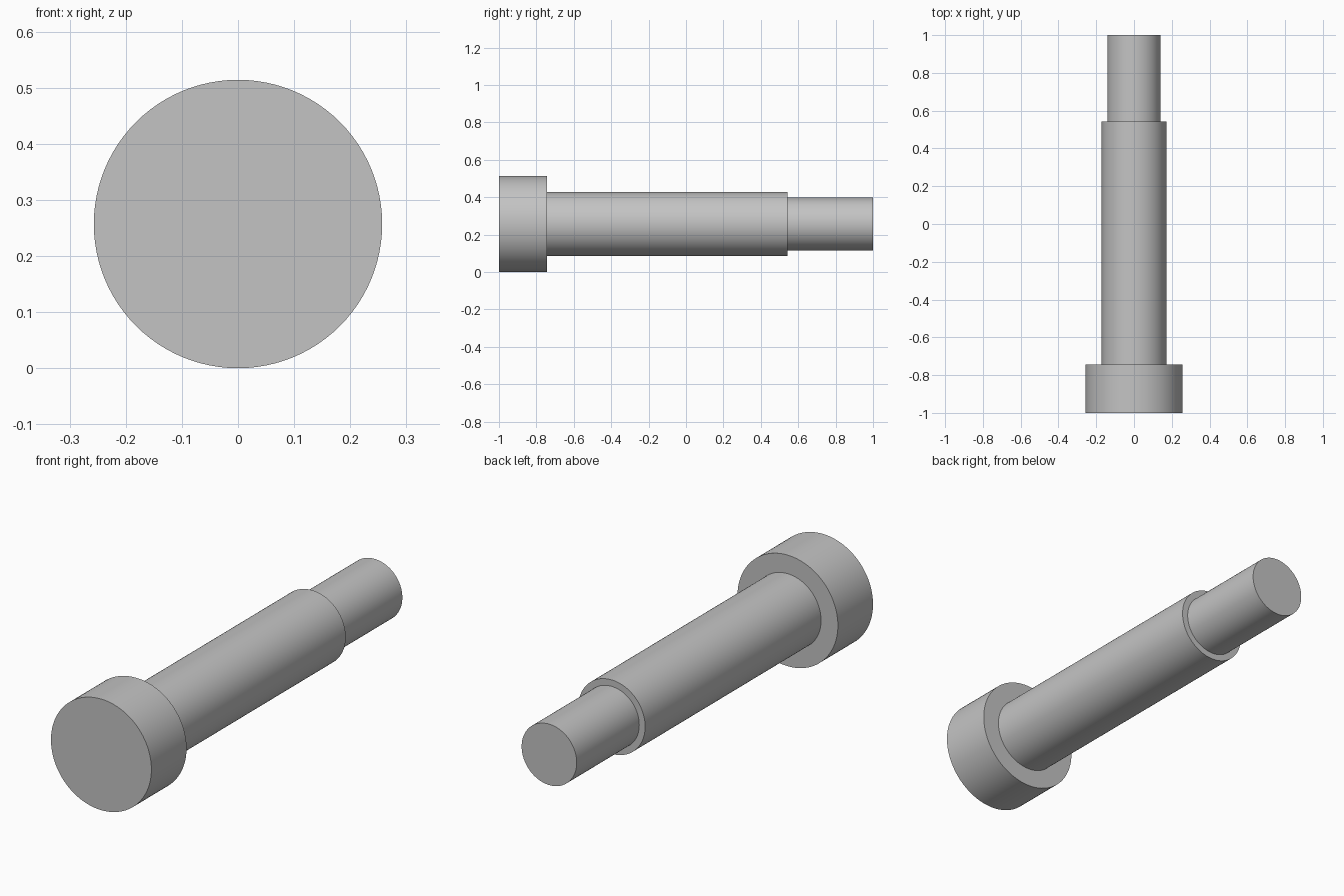
import bpy
import bmesh
import math
from mathutils import Matrix, Vector

SIDES = 96
HEAD_R, SHANK_R, TIP_R = 0.257, 0.171, 0.141
FRONT, HEAD_END, SHANK_END, BACK = -1.0, -0.743, 0.543, 1.0

cube = bpy.data.objects.get("Cube")
if cube:
    bpy.data.objects.remove(cube, do_unlink=True)

# Plain grey metal
grey = bpy.data.materials.new("grey_metal")
grey.use_nodes = True
colour = (0.55, 0.55, 0.55, 1.0)
grey.diffuse_color = colour
grey.node_tree.nodes["Principled BSDF"].inputs["Base Color"].default_value = colour

# Stepped half profile (radius, y): head, shank and narrow tip
profile = [
    (0, FRONT), (HEAD_R, FRONT), (HEAD_R, HEAD_END),
    (SHANK_R, HEAD_END), (SHANK_R, SHANK_END),
    (TIP_R, SHANK_END), (TIP_R, BACK), (0, BACK),
]

# Revolve the profile around the y axis into one closed solid
bm = bmesh.new()
verts = [bm.verts.new((r, y, 0)) for r, y in profile]
edges = [bm.edges.new(pair) for pair in zip(verts, verts[1:])]
bmesh.ops.spin(bm, geom=verts + edges, cent=(0, 0, 0), axis=(0, 1, 0),
               angle=math.tau, steps=SIDES, use_merge=False)
bmesh.ops.remove_doubles(bm, verts=bm.verts, dist=0.0001)
bmesh.ops.recalc_face_normals(bm, faces=bm.faces)
bmesh.ops.transform(bm, matrix=Matrix.Translation(Vector((0, 0, HEAD_R))),
                    verts=bm.verts)

mesh = bpy.data.meshes.new("stepped_pin")
bm.to_mesh(mesh)
bm.free()
mesh.materials.append(grey)
pin = bpy.data.objects.new("stepped_pin", mesh)
bpy.context.collection.objects.link(pin)

# Smooth round sides, sharp shoulders and flat ends
bpy.ops.object.select_all(action="DESELECT")
pin.select_set(True)
bpy.context.view_layer.objects.active = pin
bpy.ops.object.shade_smooth_by_angle(angle=math.radians(30))
